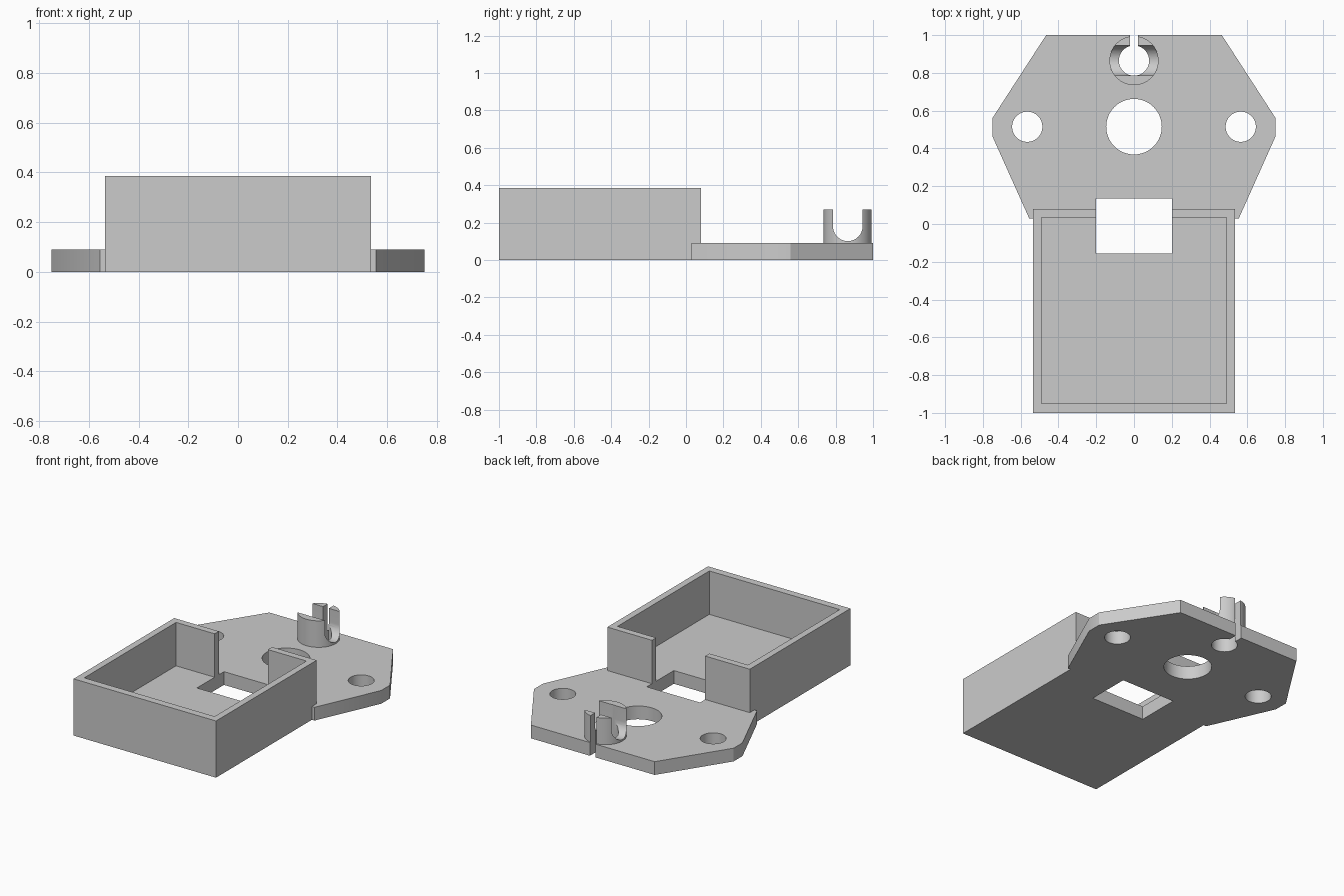
import bpy
import bmesh
from math import cos, sin, pi, radians

cube = bpy.data.objects.get("Cube")
if cube:
    bpy.data.objects.remove(cube, do_unlink=True)

grey = bpy.data.materials.new("plain grey")
grey.use_nodes = True
colour = (0.6, 0.6, 0.6, 1)
grey.diffuse_color = colour
grey.node_tree.nodes["Principled BSDF"].inputs["Base Color"].default_value = colour

BASE_TOP, WALL_TOP, POST_TOP = 0.09, 0.385, 0.27
POST_Y, HOLE_Y = 0.865, 0.515


def circle(x, y, r, n=64):
    return [(x + r * cos(2 * pi * i / n), y + r * sin(2 * pi * i / n)) for i in range(n)]


def rect(x0, x1, y0, y1):
    return [(x0, y0), (x1, y0), (x1, y1), (x0, y1)]


def mirrored(half):
    """Close a right-hand half outline with its mirror image."""
    return half + [(-x, y) for x, y in reversed(half)]


def prism(name, points, low, high, axis="z"):
    """Extrude an outline along z, or a (y, z) outline along x."""
    place = (lambda a, b: (a, b, low)) if axis == "z" else (lambda a, b: (low, a, b))
    shift = (0, 0, high - low) if axis == "z" else (high - low, 0, 0)
    bm = bmesh.new()
    face = bm.faces.new([bm.verts.new(place(a, b)) for a, b in points])
    ext = bmesh.ops.extrude_face_region(bm, geom=[face], use_keep_orig=True)
    verts = [v for v in ext["geom"] if isinstance(v, bmesh.types.BMVert)]
    bmesh.ops.translate(bm, vec=shift, verts=verts)
    bmesh.ops.recalc_face_normals(bm, faces=bm.faces)
    mesh = bpy.data.meshes.new(name)
    bm.to_mesh(mesh)
    bm.free()
    mesh.materials.append(grey)
    obj = bpy.data.objects.new(name, mesh)
    bpy.context.collection.objects.link(obj)
    return obj


def cut(obj, cutters):
    """Subtract each cutter, bake the result and drop the cutters."""
    for cutter in cutters:
        mod = obj.modifiers.new("cut", "BOOLEAN")
        mod.operation, mod.solver, mod.object = "DIFFERENCE", "EXACT", cutter
    graph = bpy.context.evaluated_depsgraph_get()
    mesh = bpy.data.meshes.new_from_object(obj.evaluated_get(graph))
    obj.modifiers.clear()
    obj.data = mesh
    for cutter in cutters:
        bpy.data.objects.remove(cutter, do_unlink=True)


def through(points):
    return prism("cutter", points, -0.1, 0.5)


def bore_and_slot():
    return [through(circle(0, POST_Y, 0.08)),
            through(rect(-0.022, 0.022, POST_Y, 1.1))]


# Base: tray floor and flange plate in one piece
base = prism("base_plate", mirrored([
    (0.535, -1), (0.535, 0.03), (0.555, 0.03),
    (0.75, 0.465), (0.75, 0.56), (0.465, 1)]), 0, BASE_TOP)
cut(base, bore_and_slot() + [
    through(circle(0, HOLE_Y, 0.147)),
    through(circle(0.565, HOLE_Y, 0.08)),
    through(circle(-0.565, HOLE_Y, 0.08)),
    through(rect(-0.2, 0.2, -0.155, 0.135))])

# Tray walls, open in the middle of the back
prism("tray_walls", mirrored([
    (0.2, 0.035), (0.49, 0.035), (0.49, -0.95)])
    + [(-0.2, 0.08), (-0.535, 0.08), (-0.535, -1),
       (0.535, -1), (0.535, 0.08), (0.2, 0.08)], BASE_TOP, WALL_TOP)

# Clip post: bored, slotted at the back, with a round-bottomed cross channel
post = prism("clip_post", circle(0, POST_Y, 0.13), BASE_TOP, POST_TOP)
r, z = 0.079, 0.18
channel = [(POST_Y + r * cos(a), z + r * sin(a))
           for a in (pi + pi * i / 32 for i in range(33))]
channel += [(POST_Y + r, 0.4), (POST_Y - r, 0.4)]
cut(post, bore_and_slot() + [prism("cutter", channel, -0.3, 0.3, "x")])

# Smooth the round surfaces, keep the edges sharp
for obj in (base, post):
    bpy.ops.object.select_all(action="DESELECT")
    obj.select_set(True)
    bpy.context.view_layer.objects.active = obj
    bpy.ops.object.shade_smooth_by_angle(angle=radians(25))
